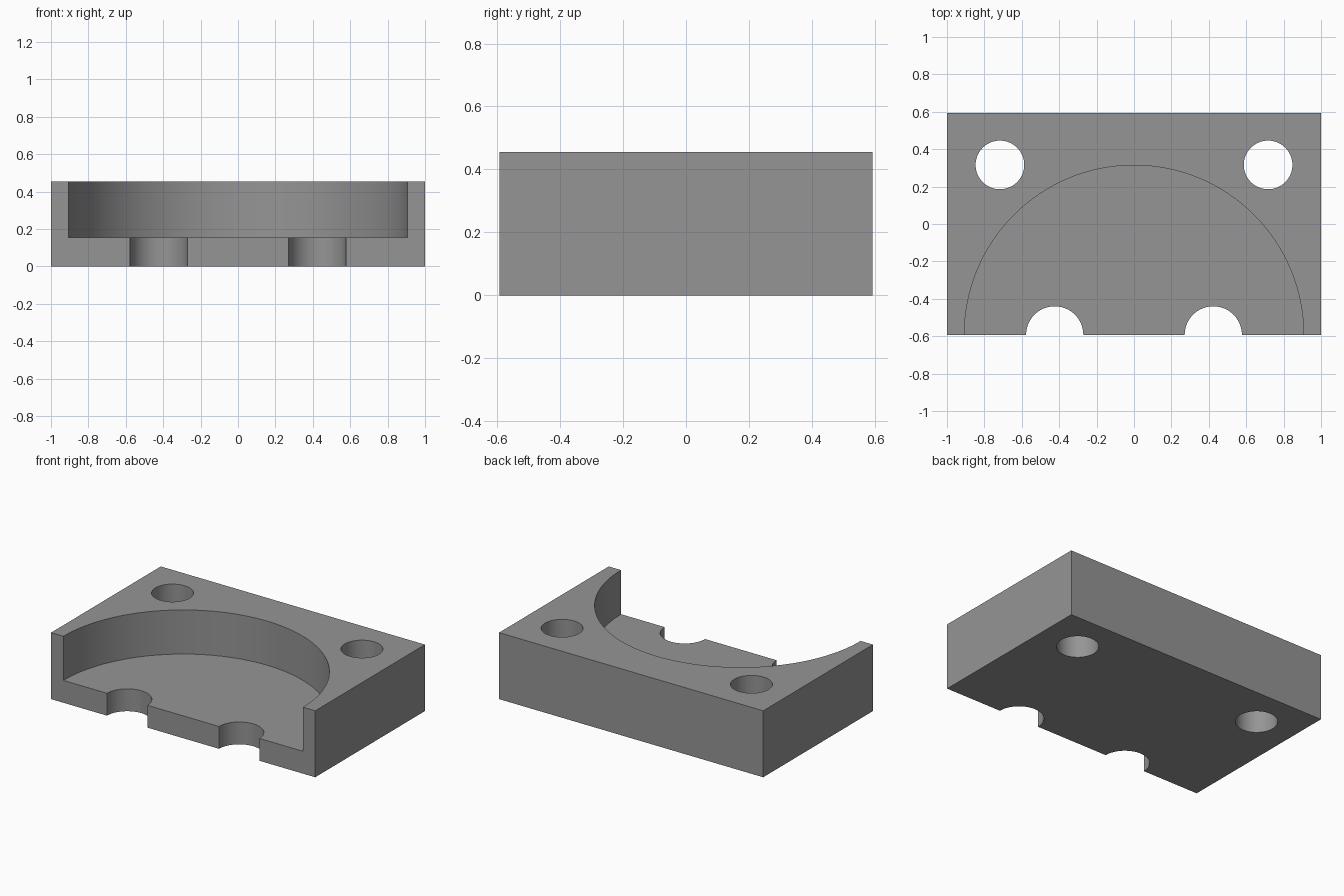
import bpy
import math

if "Cube" in bpy.data.objects:
    bpy.data.objects.remove(bpy.data.objects["Cube"])

HALF_Y = 0.593      # half depth of the block
HEIGHT = 0.455
FLOOR_Z = 0.153     # pocket floor height

grey = bpy.data.materials.new("plain grey")
grey.diffuse_color = (0.30, 0.30, 0.30, 1)
grey.use_nodes = True
grey.node_tree.nodes["Principled BSDF"].inputs["Base Color"].default_value = grey.diffuse_color

# Rectangular block
bpy.ops.mesh.primitive_cube_add(size=1, location=(0, 0, HEIGHT / 2))
block = bpy.context.object
block.name = "clamp_block"
block.scale = (2, 2 * HALF_Y, HEIGHT)
bpy.ops.object.transform_apply(location=True, rotation=False, scale=True)
block.data.materials.append(grey)


def cut_cylinder(name, x, y, radius, z0, z1, sides):
    """Subtract a vertical cylinder from the block."""
    bpy.ops.mesh.primitive_cylinder_add(
        vertices=sides, radius=radius, depth=z1 - z0, location=(x, y, (z0 + z1) / 2))
    cutter = bpy.context.object
    cutter.name = name
    cutter.hide_render = True
    cutter.data.materials.append(grey)
    mod = block.modifiers.new(name, 'BOOLEAN')
    mod.operation = 'DIFFERENCE'
    mod.solver = 'EXACT'
    mod.object = cutter
    bpy.context.view_layer.objects.active = block
    bpy.ops.object.modifier_apply(modifier=mod.name)
    bpy.data.objects.remove(cutter, do_unlink=True)


# Half-round pocket open at the front
cut_cylinder("pocket_cutter", 0, -HALF_Y, 0.907, FLOOR_Z, HEIGHT + 0.2, 128)

for side in (-1, 1):
    # Bolt holes at the back corners
    cut_cylinder("bolt_hole_cutter", side * 0.717, 0.316, 0.13, -0.2, HEIGHT + 0.2, 64)
    # Half-round notches in the front edge of the pocket floor
    cut_cylinder("notch_cutter", side * 0.424, -HALF_Y, 0.153, -0.2, HEIGHT + 0.1, 64)

# Smooth round walls, crisp edges
bpy.ops.object.select_all(action='DESELECT')
block.select_set(True)
bpy.context.view_layer.objects.active = block
bpy.ops.object.shade_smooth_by_angle(angle=math.radians(30))
